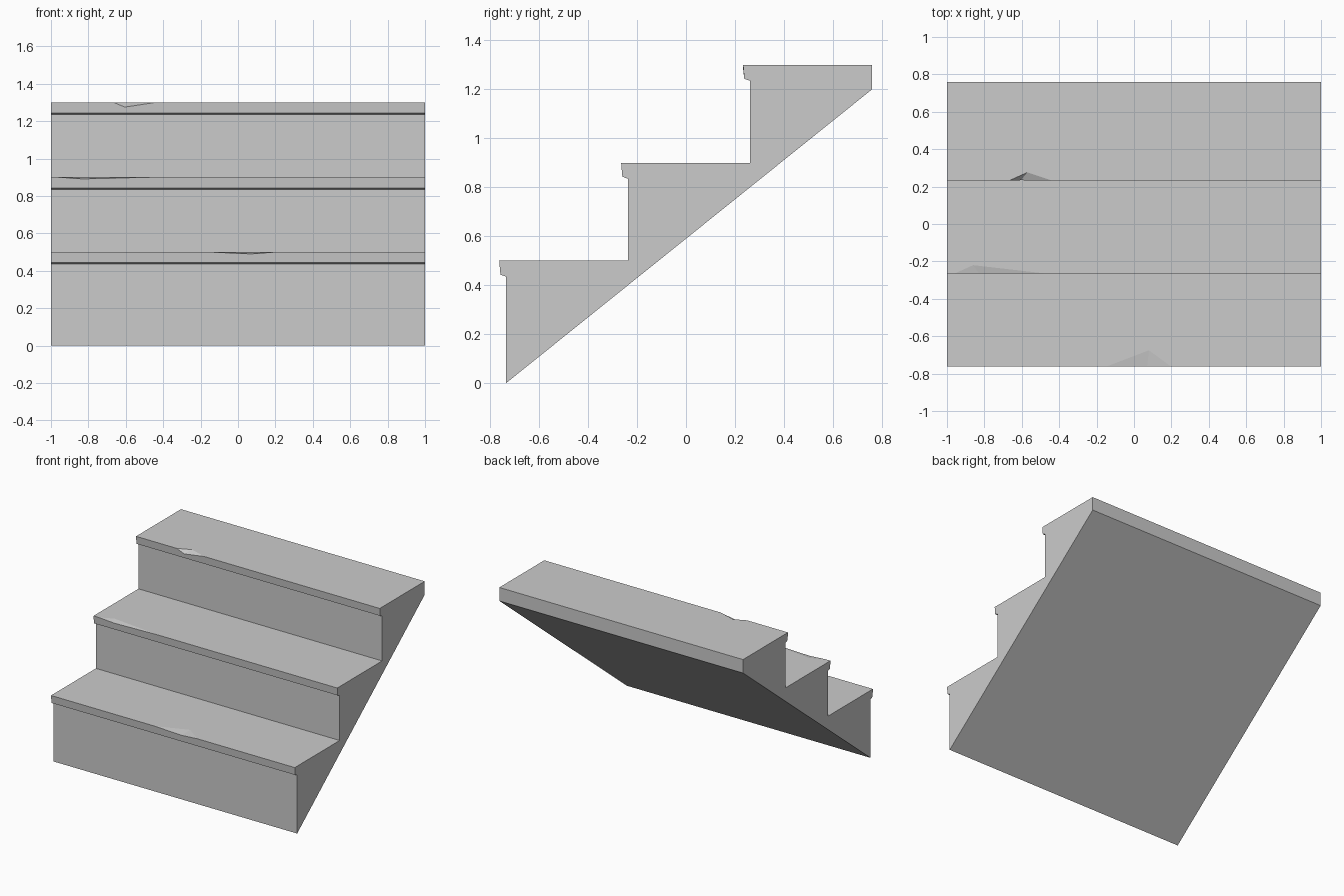
import bpy
import bmesh

default = bpy.data.objects.get("Cube")
if default:
    bpy.data.objects.remove(default, do_unlink=True)

# Stone colour
stone = bpy.data.materials.new("grey_stone")
stone.use_nodes = True
GREY = (0.6, 0.6, 0.6, 1)
stone.diffuse_color = GREY
stone.node_tree.nodes["Principled BSDF"].inputs["Base Color"].default_value = GREY

HALF = 1.0
RISE, RUN = 0.4, 0.498
FRONT, BACK = -0.735, 0.76
LIP = 0.028
# Chipped nosing per step: left end, right end, notch x, notch depth, dip x, dip drop
CHIPS = [
    (-0.15, 0.20, 0.08, 0.088, 0.07, 0.010),
    (-0.96, -0.47, -0.86, 0.045, -0.83, 0.009),
    (-0.665, -0.44, -0.57, 0.043, -0.605, 0.025),
]

bm = bmesh.new()


def face(*points):
    return bm.faces.new([bm.verts.new(p) for p in points])


def strip(a, b):
    """Full-width quad between two (y, z) profile points."""
    face((-HALF, *a), (HALF, *a), (HALF, *b), (-HALF, *b))


outline = []
for i, (x0, x1, notch_x, depth, dip_x, drop) in enumerate(CHIPS):
    y = FRONT + RUN * i
    top = 0.5 + RISE * i
    foot = (y, top - 0.5 if i == 0 else top - RISE)
    neck = (y, top - 0.065)
    under = (y - LIP + 0.005, top - 0.057)
    edge = (y - LIP, top)
    rear = (y + RUN if i < 2 else BACK, top)
    outline += [foot, neck, under, edge]

    # Riser and underside of the nosing
    strip(foot, neck)
    strip(neck, under)

    # Nosing front and tread, both notched by the chip
    a, b = (x0, *edge), (x1, *edge)
    notch = (notch_x, edge[0] + depth, top)
    dip = (dip_x, edge[0] + 0.001, top - drop)
    face((-HALF, *under), (HALF, *under), (HALF, *edge), b, dip, a, (-HALF, *edge))
    face((-HALF, *edge), a, notch, b, (HALF, *edge), (HALF, *rear), (-HALF, *rear))

    # Broken facets of the chip
    face(a, dip, notch)
    face(dip, b, notch)

# Back edge, sloping underside and the two sides
heel = (BACK, 1.2)
outline += [(BACK, 1.3), heel]
strip((BACK, 1.3), heel)
strip(heel, outline[0])
for x in (-HALF, HALF):
    face(*[(x, *p) for p in outline])

bmesh.ops.remove_doubles(bm, verts=bm.verts[:], dist=0.0005)
bmesh.ops.recalc_face_normals(bm, faces=bm.faces[:])

mesh = bpy.data.meshes.new("stair_flight")
bm.to_mesh(mesh)
bm.free()
mesh.materials.append(stone)
stairs = bpy.data.objects.new("stair_flight", mesh)
bpy.context.collection.objects.link(stairs)
